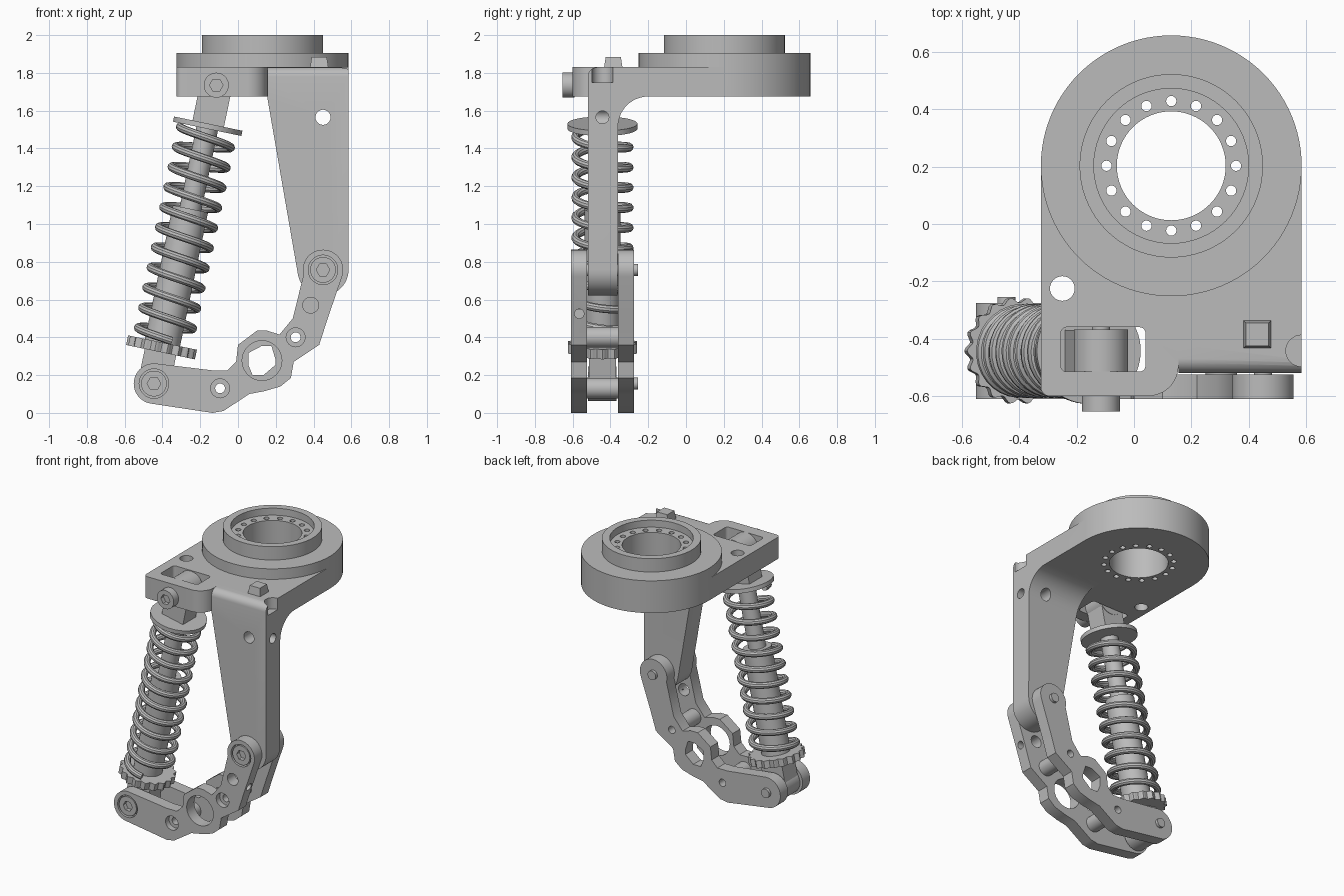
import bpy, bmesh, math
from math import pi, sin, cos, radians
from mathutils import Matrix, Vector

if "Cube" in bpy.data.objects:
    bpy.data.objects.remove(bpy.data.objects["Cube"], do_unlink=True)

grey = bpy.data.materials.new("light grey metal")
grey.use_nodes = True
COLOUR = (0.5, 0.5, 0.5, 1)
grey.diffuse_color = COLOUR
grey.node_tree.nodes["Principled BSDF"].inputs["Base Color"].default_value = COLOUR


def arc(cx, cy, r, a0, a1, n=12):
    return [(cx + r * cos(radians(a0 + (a1 - a0) * i / n)),
             cy + r * sin(radians(a0 + (a1 - a0) * i / n))) for i in range(n + 1)]


def circle(cx, cy, r, n=48):
    return arc(cx, cy, r, 0, 360, n)[:-1]


def prism(name, pts, axis, lo, hi, scale_top=1.0):
    """Extrude a 2D outline along one axis."""
    place = {"x": lambda a, b, d: (d, a, b),
             "y": lambda a, b, d: (a, d, b),
             "z": lambda a, b, d: (a, b, d)}[axis]
    ca = sum(p[0] for p in pts) / len(pts)
    cb = sum(p[1] for p in pts) / len(pts)
    bm = bmesh.new()
    low = [bm.verts.new(place(a, b, lo)) for a, b in pts]
    top = [bm.verts.new(place(ca + (a - ca) * scale_top, cb + (b - cb) * scale_top, hi))
           for a, b in pts]
    bm.faces.new(low)
    bm.faces.new(top)
    for i in range(len(pts)):
        j = (i + 1) % len(pts)
        bm.faces.new((low[i], low[j], top[j], top[i]))
    bmesh.ops.recalc_face_normals(bm, faces=bm.faces)
    me = bpy.data.meshes.new(name)
    bm.to_mesh(me)
    bm.free()
    ob = bpy.data.objects.new(name, me)
    bpy.context.collection.objects.link(ob)
    me.materials.append(grey)
    return ob


def cyl(name, a, b, r, axis, lo, hi, n=48):
    return prism(name, circle(a, b, r, n), axis, lo, hi)


def select(ob):
    bpy.ops.object.select_all(action="DESELECT")
    ob.select_set(True)
    bpy.context.view_layer.objects.active = ob


def combine(ob, op, *others):
    """Apply a boolean with each helper, then drop the helper."""
    select(ob)
    for other in others:
        mod = ob.modifiers.new("bool", "BOOLEAN")
        mod.operation, mod.solver, mod.object = op, "EXACT", other
        bpy.ops.object.modifier_apply(modifier=mod.name)
        bpy.data.objects.remove(other, do_unlink=True)
    return ob


def box_pts(x0, x1, y0, y1, r=0.0):
    if not r:
        return [(x0, y0), (x1, y0), (x1, y1), (x0, y1)]
    return (arc(x0 + r, y0 + r, r, 180, 270, 5) + arc(x1 - r, y0 + r, r, 270, 360, 5)
            + arc(x1 - r, y1 - r, r, 0, 90, 5) + arc(x0 + r, y1 - r, r, 90, 180, 5))


# Key positions
DX, DY = 0.13, 0.203           # bearing centre (x, y)
MID = -0.4425                  # arm centre plane (y)
LOW = (-0.445, 0.155)          # lower damper pivot (x, z)
TOP = (-0.115, 1.735)          # upper damper pivot (x, z)
KNEE = (0.45, 0.757)           # link to leg pivot (x, z)
BOT, DECK = 1.675, 1.83        # deck bottom and top (z)

# Mounting deck with bearing disc and boss
deck_pts = (arc(-0.295, -0.57, 0.03, 180, 270, 6) + arc(0.05, -0.495, 0.105, 270, 360)
            + [(0.155, -0.42), (0.585, -0.42), (0.585, DY), (-0.325, DY)])
deck = prism("mounting_deck", deck_pts, "z", BOT, DECK)
disc = cyl("disc", DX, DY, 0.455, "z", BOT, 1.905, 96)
boss = cyl("boss", DX, DY, 0.32, "z", 1.85, 2.0, 72)

# Tapered leg: side profile crossed with front outline
side = ([(-0.52, 0.5), (-0.362, 0.5)] + arc(-0.2, 1.515, 0.16, 180, 90)
        + [(-0.1, BOT), (-0.1, DECK)] + arc(-0.47, 1.78, 0.05, 90, 180, 6))
front = ([(0.155, 1.9), (0.155, 1.67)] + arc(*KNEE, 0.135, 188, 360, 24) + [(0.585, 1.9)])
leg = prism("leg", side, "x", 0.1, 0.585)
combine(leg, "INTERSECT", prism("front", front, "y", -0.8, 0.2))
combine(deck, "UNION", disc, boss, leg)

# Bearing bore, recess, bolt circle, damper pocket and drilled holes
cuts = [cyl("cut", DX, DY, 0.27, "z", 1.95, 2.1, 64),
        cyl("cut", DX, DY, 0.19, "z", 1.5, 2.1, 64),
        prism("cut", box_pts(-0.255, 0.04, -0.515, -0.36, 0.02), "z", 1.5, 2.0),
        cyl("cut", -0.25, -0.225, 0.043, "z", 1.5, 2.0, 32),
        cyl("cut", 0.585, MID, 0.055, "z", 1.75, 2.0, 32),
        cyl("cut", 0.45, 1.565, 0.04, "y", -0.7, -0.2, 32),
        cyl("cut", MID, 1.565, 0.034, "x", 0.44, 0.7, 32)]
for i in range(16):
    a = 2 * pi * i / 16
    cuts.append(cyl("cut", DX + 0.226 * cos(a), DY + 0.226 * sin(a), 0.018, "z", 1.5, 2.1, 16))
combine(deck, "DIFFERENCE", *cuts)

# Small stop block on the deck
prism("stop_block", box_pts(0.38, 0.48, -0.435, -0.335), "z", DECK - 0.01, 1.885, 0.8)

# Link plates
link_pts = ([(-0.135, 0.0), (-0.077, 0.01), (0.06, 0.1), (0.14, 0.115), (0.225, 0.14),
             (0.28, 0.185), (0.295, 0.27), (0.43, 0.36), (0.475, 0.5)]
            + arc(*KNEE, 0.107, -20, 195, 24)
            + [(0.29, 0.5), (0.22, 0.415), (0.155, 0.435), (0.1, 0.435), (0.0, 0.36),
               (-0.01, 0.27), (-0.055, 0.225), (-0.135, 0.225)]
            + arc(*LOW, 0.107, 82, 262, 24))
F0, F1, B0, B1 = -0.61, -0.525, -0.36, -0.275
SPACERS = [(-0.095, 0.13), (0.305, 0.4)]
front_link = prism("front_link", link_pts, "y", F0, F1)
back_link = prism("back_link", link_pts, "y", B0, B1)
front_cuts = [cyl("cut", 0.127, 0.277, 0.105, "y", -0.7, -0.5),
              cyl("cut", 0.385, 0.57, 0.042, "y", -0.7, -0.5, 32),
              cyl("cut", -0.565, 0.525, 0.025, "x", 0.42, 0.6, 24)]
front_cuts += [cyl("cut", *p, 0.078, "y", -0.7, -0.575) for p in (LOW, KNEE)]
for p in SPACERS:
    front_cuts.append(cyl("cut", *p, 0.05, "y", -0.7, -0.57, 32))
    front_cuts.append(cyl("cut", *p, 0.026, "y", -0.7, -0.5, 24))
combine(front_link, "DIFFERENCE", *front_cuts)
flatted = [(0.055, 0.254), (0.077, 0.2), (0.135, 0.2), (0.198, 0.254),
           (0.198, 0.285), (0.177, 0.354), (0.125, 0.354), (0.055, 0.317)]
combine(back_link, "DIFFERENCE", prism("cut", flatted, "y", -0.5, -0.1),
        *[cyl("cut", *p, 0.026, "y", -0.5, -0.1, 24) for p in SPACERS])

# Tubular spacers between the link plates
for p in SPACERS:
    combine(cyl("link_spacer", *p, 0.055, "y", F1, B0, 32), "DIFFERENCE",
            cyl("cut", *p, 0.026, "y", -0.7, -0.1, 24))


# Socket head bolts
def bolt(name, p, r, head, seat, end):
    ob = cyl(name, *p, r, "y", head, seat)
    combine(ob, "UNION", cyl("shaft", *p, 0.032, "y", seat - 0.01, end, 32))
    combine(ob, "DIFFERENCE", prism("cut", circle(*p, 0.036, 6), "y", head - 0.1, head + 0.03))


bolt("lower_bolt", LOW, 0.068, -0.607, -0.57, -0.255)
bolt("knee_bolt", KNEE, 0.068, -0.607, -0.57, -0.255)
bolt("upper_bolt", TOP, 0.066, -0.655, -0.59, -0.3)

# Damper, built upright then tilted onto its two pivots
span = Vector((TOP[0] - LOW[0], TOP[1] - LOW[1]))
H = span.length
tilt = (Matrix.Translation((LOW[0], MID, LOW[1]))
        @ Matrix.Rotation(math.atan2(span.x, span.y), 4, "Y"))
ring_pts = []
for i in range(144):
    a = 2 * pi * i / 144
    r = 0.177 + 0.009 * cos(18 * a)
    ring_pts.append((r * cos(a), r * sin(a)))
damper = [cyl("lower_eye", 0, 0, 0.092, "y", -0.075, 0.075),
          prism("lower_fork", box_pts(-0.085, 0.085, -0.072, 0.072), "z", 0, 0.18),
          prism("adjuster_ring", ring_pts, "z", 0.17, 0.222),
          cyl("damper_body", 0, 0, 0.095, "z", 0.17, 0.945),
          cyl("damper_rod", 0, 0, 0.058, "z", 0.9, 1.4),
          cyl("spring_seat", 0, 0, 0.185, "z", 1.378, 1.406, 64),
          prism("upper_fork", box_pts(-0.085, 0.085, -0.072, 0.072), "z", 1.4, H),
          cyl("upper_eye", 0, H, 0.095, "y", -0.075, 0.075)]

# Coil spring
curve = bpy.data.curves.new("coil_spring", "CURVE")
curve.dimensions = "3D"
curve.bevel_depth, curve.bevel_resolution = 0.022, 3
curve.use_fill_caps = True
line = curve.splines.new("POLY")
turns, steps = 10.3, 330
line.points.add(steps)
for i, pt in enumerate(line.points):
    t = i / steps
    a = pi + 2 * pi * turns * t
    pt.co = (0.143 * cos(a), 0.143 * sin(a), 1.36 - 1.12 * t, 1)
spring = bpy.data.objects.new("coil_spring", curve)
bpy.context.collection.objects.link(spring)
curve.materials.append(grey)
select(spring)
bpy.ops.object.convert(target="MESH")
damper.append(bpy.context.object)
for ob in damper:
    ob.matrix_world = tilt

# Smooth round surfaces, keep machined edges crisp
for ob in bpy.context.scene.objects:
    if ob.type == "MESH":
        select(ob)
        bpy.ops.object.shade_smooth_by_angle(angle=radians(30))
